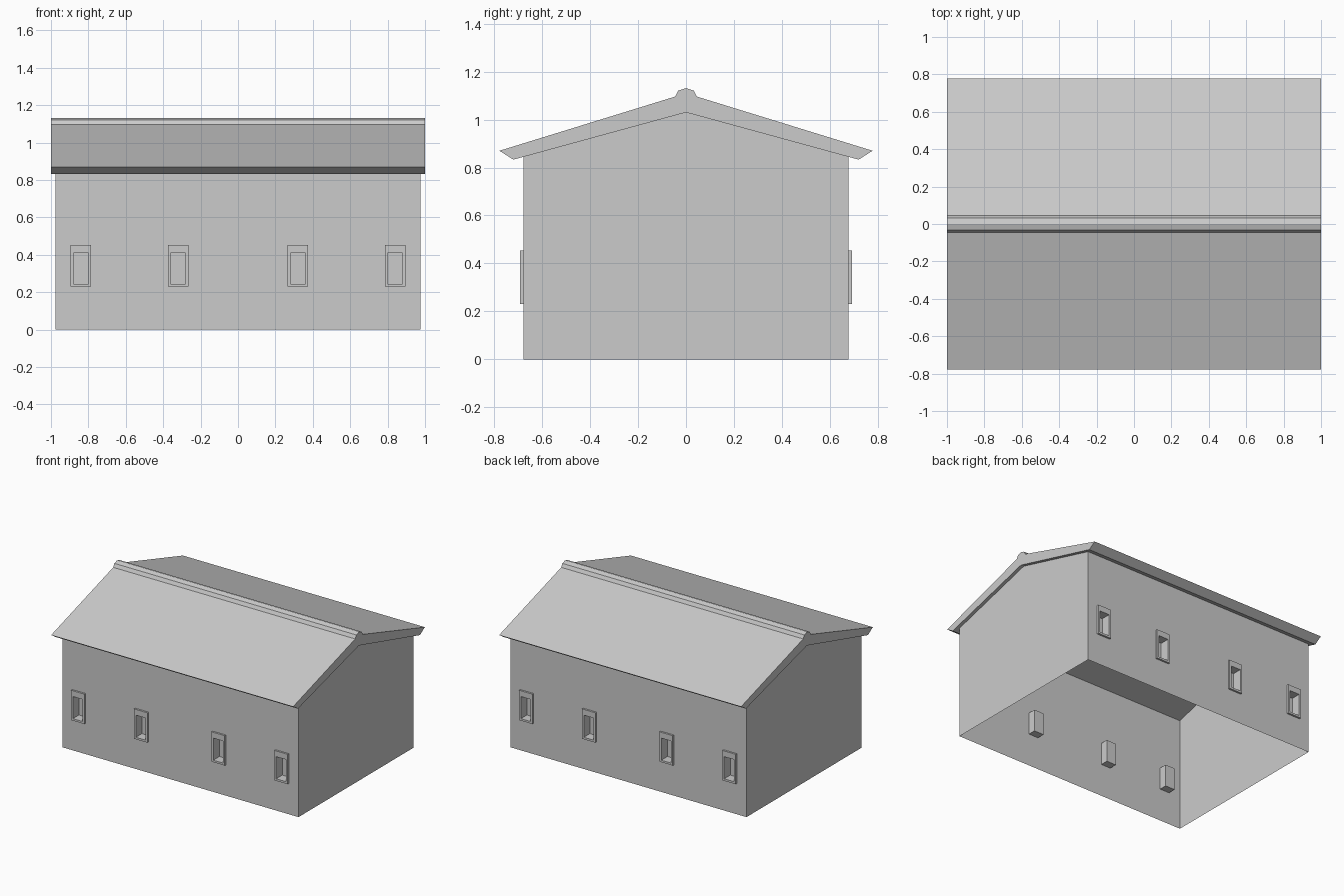
import bpy, bmesh, math

if "Cube" in bpy.data.objects:
    bpy.data.objects.remove(bpy.data.objects["Cube"])

HX, HY = 0.975, 0.678            # half size of the walls
EAVE, PEAK = 0.8445, 1.03        # wall top and gable peak
WINDOWS = (-0.84, -0.32, 0.32, 0.84)
OW, OZ0, OZ1 = 0.04, 0.245, 0.41     # opening half width, bottom, top
FW, FZ0, FZ1 = 0.055, 0.23, 0.453    # frame half width, bottom, top
FRONT, RECESS = -0.692, 0.058        # frame face, recess depth behind wall


def add_object(name, mesh, turn=0.0):
    ob = bpy.data.objects.new(name, mesh)
    ob.rotation_euler.z = turn
    bpy.context.collection.objects.link(ob)
    return ob


def add_pair(name, mesh):
    """Front part and the same part turned round to the back."""
    add_object("front_" + name, mesh)
    add_object("back_" + name, mesh, math.pi)


# Long wall: grid of panels, window panels pushed inward
bm = bmesh.new()
xs = [-HX] + [c + d for c in WINDOWS for d in (-OW, OW)] + [HX]
zs = [0, OZ0, OZ1, EAVE]
grid = [[bm.verts.new((x, -HY, z)) for x in xs] for z in zs]
panes = []
for r in range(len(zs) - 1):
    for c in range(len(xs) - 1):
        f = bm.faces.new((grid[r][c], grid[r][c + 1],
                          grid[r + 1][c + 1], grid[r + 1][c]))
        if r == 1 and c % 2 == 1:
            panes.append(f)
pushed = bmesh.ops.extrude_discrete_faces(bm, faces=panes)["faces"]
for f in pushed:
    bmesh.ops.translate(bm, verts=list(f.verts), vec=(0, RECESS, 0))
wall = bpy.data.meshes.new("long_wall")
bm.to_mesh(wall)
bm.free()
add_pair("wall", wall)

# Gable walls
gable = bpy.data.meshes.new("gable_wall")
gable.from_pydata([(HX, -HY, 0), (HX, HY, 0), (HX, HY, EAVE),
                   (HX, 0, PEAK), (HX, -HY, EAVE)], [], [(0, 1, 2, 3, 4)])
add_object("right_gable_wall", gable)
add_object("left_gable_wall", gable, math.pi)


# Window frames: ring around each opening
def rect(cx, hw, z0, z1, y):
    return [(cx - hw, y, z0), (cx + hw, y, z0), (cx + hw, y, z1), (cx - hw, y, z1)]


for n, cx in enumerate(WINDOWS, 1):
    verts = (rect(cx, FW, FZ0, FZ1, -HY) + rect(cx, FW, FZ0, FZ1, FRONT)
             + rect(cx, OW, OZ0, OZ1, FRONT) + rect(cx, OW, OZ0, OZ1, -HY))
    faces = [(k + i, k + (i + 1) % 4, k + 4 + (i + 1) % 4, k + 4 + i)
             for k in (0, 4, 8) for i in range(4)]
    frame = bpy.data.meshes.new("window_frame")
    frame.from_pydata(verts, [], faces)
    add_pair("window_frame_%d" % n, frame)

# Roof: one gable profile with ridge cap, run along x
half = [(0.72, 0.833), (0.778, 0.87), (0.045, 1.096), (0.032, 1.121)]
profile = ([(0, PEAK)] + half + [(0, 1.131)]
           + [(-y, z) for y, z in reversed(half)])
bm = bmesh.new()
cap = bm.faces.new([bm.verts.new((-1, y, z)) for y, z in profile])
ext = bmesh.ops.extrude_face_region(bm, geom=[cap], use_keep_orig=True)
bmesh.ops.translate(bm, vec=(2, 0, 0),
                    verts=[g for g in ext["geom"] if isinstance(g, bmesh.types.BMVert)])
bmesh.ops.recalc_face_normals(bm, faces=bm.faces)
roof = bpy.data.meshes.new("roof")
bm.to_mesh(roof)
bm.free()
add_object("roof", roof)
